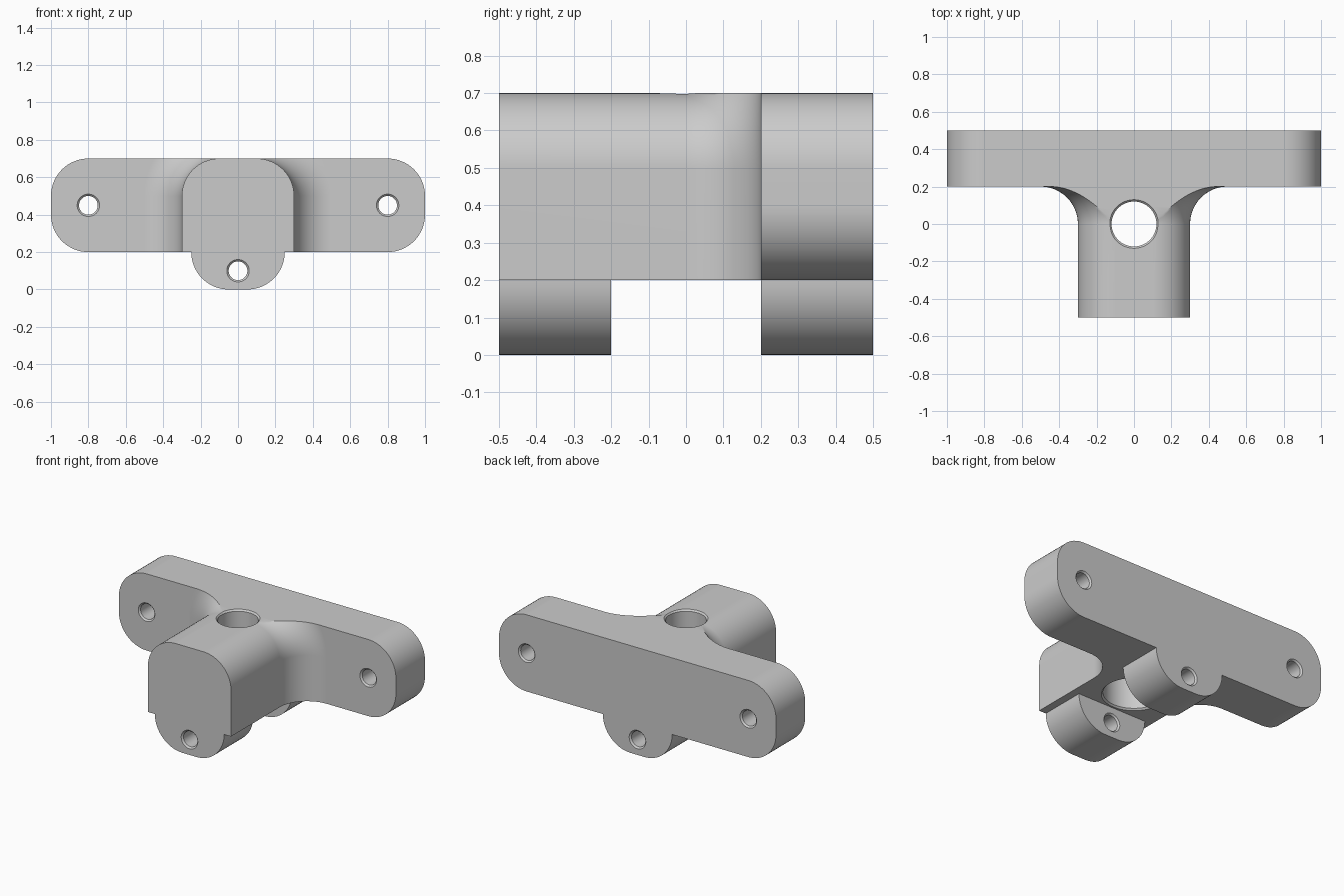
import bpy, bmesh, math

if "Cube" in bpy.data.objects:
    bpy.data.objects.remove(bpy.data.objects["Cube"], do_unlink=True)

grey = bpy.data.materials.new("light grey")
grey.use_nodes = True
COLOUR = (0.6, 0.6, 0.6, 1)
grey.diffuse_color = COLOUR
grey.node_tree.nodes["Principled BSDF"].inputs["Base Color"].default_value = COLOUR


def loft(name, rings):
    """Closed solid through rings of equal point count."""
    bm = bmesh.new()
    loops = [[bm.verts.new(p) for p in ring] for ring in rings]
    n = len(loops[0])
    for a, b in zip(loops, loops[1:]):
        for i in range(n):
            j = (i + 1) % n
            bm.faces.new((a[i], a[j], b[j], b[i]))
    bm.faces.new(loops[0])
    bm.faces.new(loops[-1])
    bmesh.ops.recalc_face_normals(bm, faces=bm.faces)
    mesh = bpy.data.meshes.new(name)
    bm.to_mesh(mesh)
    bm.free()
    mesh.materials.append(grey)
    obj = bpy.data.objects.new(name, mesh)
    bpy.context.collection.objects.link(obj)
    return obj


def prism(name, half, y0, y1):
    """Extrude a right-hand half profile, mirrored in x, along y."""
    outline = half + [(-x, z) for x, z in reversed(half)]
    return loft(name, [[(x, y, z) for x, z in outline] for y in (y0, y1)])


def arc(cx, cz, r, a0, a1, n=16):
    steps = [math.radians(a0 + (a1 - a0) * i / n) for i in range(n + 1)]
    return [(cx + r * math.cos(a), cz + r * math.sin(a)) for a in steps]


def bore(name, x, y, z, axis, profile, n=48):
    """Revolved cutter; profile holds (distance along axis, radius)."""
    rings = []
    for t, r in profile:
        ring = []
        for i in range(n):
            u = r * math.cos(math.tau * i / n)
            v = r * math.sin(math.tau * i / n)
            ring.append((x + u, t, z + v) if axis == "Y" else (x + u, y + v, t))
        rings.append(ring)
    cutter = loft(name, rings)
    cutter.hide_render = True
    return cutter


def combine(target, other, operation):
    mod = target.modifiers.new(operation, "BOOLEAN")
    mod.operation = operation
    mod.solver = "EXACT"
    mod.object = other
    bpy.context.view_layer.objects.active = target
    bpy.ops.object.modifier_apply(modifier=mod.name)
    bpy.data.objects.remove(other, do_unlink=True)


# Rounded mounting plate
R = 0.2
body = prism("mounting_bracket",
             arc(0.8, 0.4, R, -90, 0) + arc(0.8, 0.5, R, 0, 90), 0.2, 0.5)

# Round-topped arm that flares into the plate
STEPS = 16
stations = [(-0.5, 0)]
for i in range(STEPS + 1):
    a = math.pi / 2 * i / STEPS
    stations.append((R * math.sin(a), R - R * math.cos(a)))
stations.append((0.3, R))
rings = []
for y, flare in stations:
    radius = R + flare
    top = math.degrees(math.asin(R / radius))
    half = [(0.3 + flare, 0.2)] + arc(0.1, 0.5, radius, 0, top)
    half[-1] = (half[-1][0], 0.7)
    outline = half + [(-x, z) for x, z in reversed(half)]
    rings.append([(x, y, z) for x, z in outline])
combine(body, loft("arm", rings), "UNION")

# Two lugs beneath
for y0, y1 in ((-0.5, -0.2), (0.2, 0.5)):
    lug = prism("lug", arc(0.05, 0.2, R, -90, 0) + [(0.25, 0.3)], y0, y1)
    combine(body, lug, "UNION")

# Chamfered bolt holes through plate and lugs
HOLE, CH = 0.05, 0.01
for x, z, y0, y1 in ((-0.8, 0.45, 0.2, 0.5), (0.8, 0.45, 0.2, 0.5),
                     (0, 0.1, -0.5, -0.2), (0, 0.1, 0.2, 0.5)):
    wide = HOLE + CH
    profile = [(y0 - 0.03, wide), (y0, wide), (y0 + CH, HOLE),
               (y1 - CH, HOLE), (y1, wide), (y1 + 0.03, wide)]
    combine(body, bore("bolt_hole", x, 0, z, "Y", profile), "DIFFERENCE")

# Vertical hole with a wider recess from below
profile = [(0.1, 0.19), (0.2, 0.19), (0.21, 0.18), (0.5, 0.18),
           (0.5, 0.12), (0.69, 0.12), (0.7, 0.13), (0.8, 0.13)]
combine(body, bore("vertical_hole", 0, 0, 0, "Z", profile, 64), "DIFFERENCE")

# Smooth curves, crisp edges
bpy.ops.object.select_all(action="DESELECT")
body.select_set(True)
bpy.context.view_layer.objects.active = body
bpy.ops.object.shade_smooth_by_angle(angle=math.radians(30))
weighted = body.modifiers.new("Weighted Normal", "WEIGHTED_NORMAL")
weighted.keep_sharp = True
